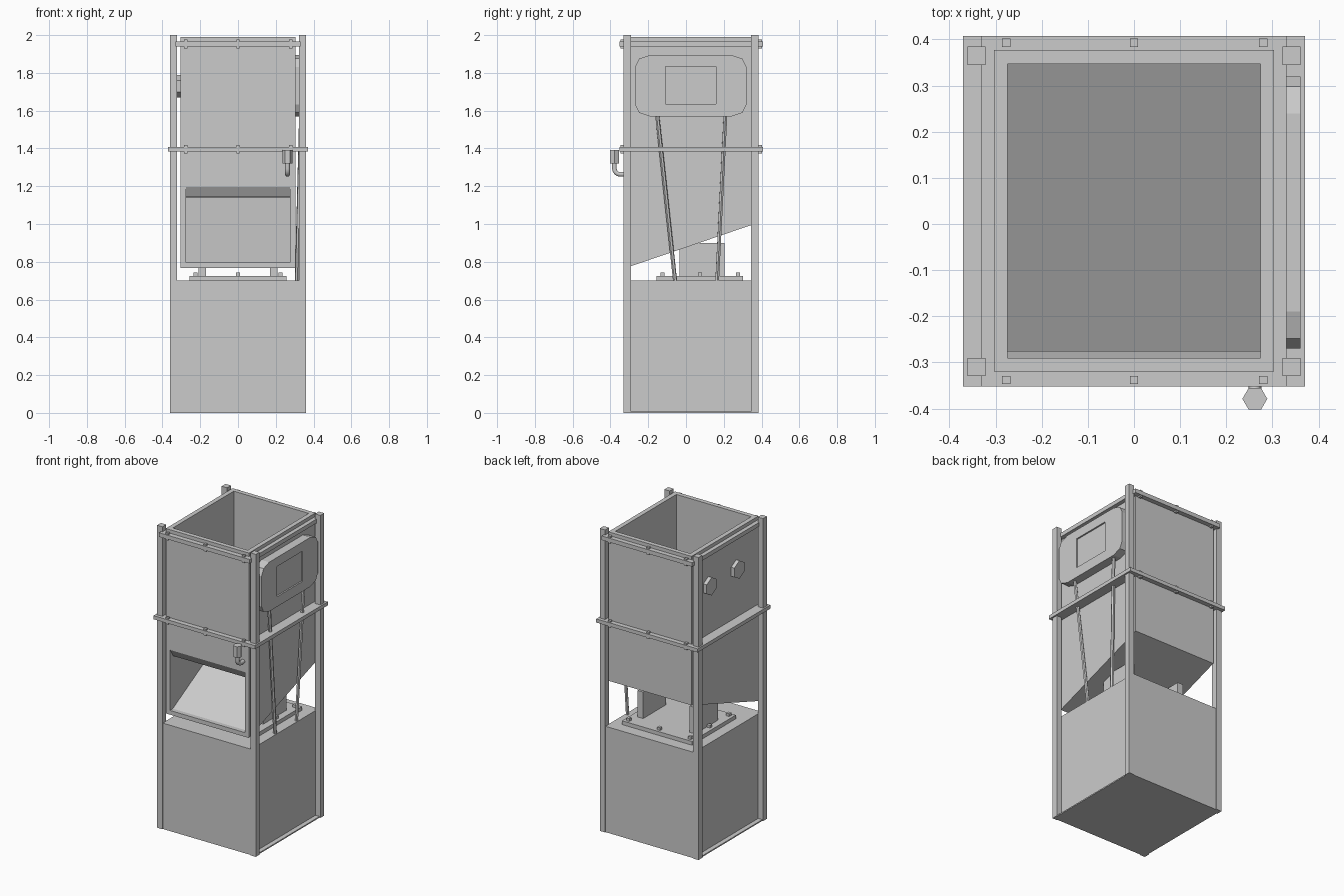
import bpy, bmesh, math
from mathutils import Vector

if "Cube" in bpy.data.objects:
    bpy.data.objects.remove(bpy.data.objects["Cube"])


def finish(name, bm):
    bmesh.ops.recalc_face_normals(bm, faces=bm.faces)
    me = bpy.data.meshes.new(name)
    bm.to_mesh(me)
    bm.free()
    ob = bpy.data.objects.new(name, me)
    bpy.context.collection.objects.link(ob)
    return ob


def box(name, x0, x1, y0, y1, z0, z1):
    bm = bmesh.new()
    bmesh.ops.create_cube(bm, size=1)
    for v in bm.verts:
        v.co = ((x0 + x1) / 2 + v.co.x * (x1 - x0),
                (y0 + y1) / 2 + v.co.y * (y1 - y0),
                (z0 + z1) / 2 + v.co.z * (z1 - z0))
    return finish(name, bm)


def prism(name, yz, x0, x1, inset=None):
    """Extrude a (y, z) profile along x; inset is an optional recessed rectangle."""
    bm = bmesh.new()
    face = bm.faces.new([bm.verts.new((x0, y, z)) for y, z in yz])
    new = bmesh.ops.extrude_face_region(bm, geom=[face])['geom']
    bmesh.ops.translate(bm, vec=(x1 - x0, 0, 0),
                        verts=[v for v in new if isinstance(v, bmesh.types.BMVert)])
    return finish(name, bm)


def rod(name, a, b, r, sides=6, spin=0):
    a, b = Vector(a), Vector(b)
    bm = bmesh.new()
    bmesh.ops.create_cone(bm, cap_ends=True, segments=sides, radius1=r, radius2=r,
                          depth=(b - a).length)
    q = (b - a).to_track_quat('Z', 'Y')
    for v in bm.verts:
        c, s = math.cos(spin), math.sin(spin)
        p = Vector((v.co.x * c - v.co.y * s, v.co.x * s + v.co.y * c, v.co.z))
        v.co = q @ p + (a + b) / 2
    return finish(name, bm)


YF, YB = -0.32, 0.377        # front and back of the hopper
W = 0.304                    # hopper half width
T = 0.03                     # wall thickness

# corner posts
for sx in (-1, 1):
    xs = sorted((sx * 0.322, sx * 0.361))
    box("front_post", *xs, -0.33, -0.29, 0, 2)
    box("back_post", *xs, 0.345, 0.385, 0, 2)

# base cabinet and its bottom plate
box("base_cabinet", -0.325, 0.325, -0.325, 0.38, 0, 0.70)
box("base_bottom_plate", -0.355, 0.355, -0.325, 0.38, 0, 0.008)

# bolted flange with two support plates
box("flange", -0.256, 0.256, -0.155, 0.303, 0.70, 0.725)
for x in (-0.225, 0, 0.225):
    for y in (-0.125, 0.075, 0.275):
        if x or y != 0.075:
            box("flange_bolt", x - 0.011, x + 0.011, y - 0.011, y + 0.011, 0.72, 0.743)
for sx in (-1, 1):
    box("support_plate", *sorted((sx * 0.17, sx * 0.21)), -0.035, 0.205, 0.72, 0.90)

# hopper: sloping side walls, front and back walls, wedge floor, flap
side = [(YF, 0.767), (YB, 1.005), (YB, 1.99), (YF, 1.99)]
for sx in (-1, 1):
    prism("hopper_side", side, sx * (W - T), sx * W)
box("hopper_front", -W + T, W - T, YF, YF + T, 1.195, 1.99)
box("hopper_back", -W + T, W - T, YB - T, YB, 1.05, 1.99)
prism("hopper_floor", [(YF, 0.767), (YB, 1.005), (YB, 1.14), (YB - T, 1.14),
                       (YF + T, 0.795), (YF, 0.795)], -W + T, W - T)
prism("opening_flap", [(YF + 0.002, 1.195), (YF + T, 1.195), (YF + 0.045, 1.143),
                       (YF + 0.033, 1.143)], -W + T, W - T)

# clamp rings around the hopper, with bolts front and back
for name, half, z0, z1 in (("top", 0.331, 1.94, 1.967), ("middle", 0.371, 1.384, 1.408)):
    box(name + "_front_bar", -half, half, -0.352, YF, z0, z1)
    box(name + "_back_bar", -half, half, YB, 0.408, z0, z1)
    for sx in (-1, 1):
        box(name + "_side_bar", *sorted((sx * W, sx * half)), -0.352, 0.408, z0, z1)
    for x in (-0.277, 0, 0.28):
        for y in (-0.338, 0.393):
            box(name + "_bolt", x - 0.009, x + 0.009, y - 0.009, y + 0.009,
                z0 - 0.01, z1 + 0.01)

# control panel: cut-corner outline, mirrored in both directions, recessed face
cy, cz = 0.025, 1.732
quarter = [(0.295, 0.10), (0.273, 0.143), (0.215, 0.163)]
outline = quarter + [(-y, z) for y, z in quarter[::-1]]
outline += [(y, -z) for y, z in outline[::-1]]
panel = prism("control_panel", [(cy + y, cz + z) for y, z in outline], W, 0.361)
cutter = box("panel_cutter", 0.351, 0.40, -0.108, 0.16, 1.635, 1.835)
cutter.hide_render = True
cutter.hide_set(True)
m = panel.modifiers.new("recess", 'BOOLEAN')
m.object = cutter
m.solver = 'EXACT'

# pipes from the panel down to the base
rod("front_conduit", (0.335, -0.155, 1.60), (0.312, -0.058, 0.70), 0.011)
rod("back_conduit", (0.335, 0.21, 1.60), (0.312, 0.165, 0.70), 0.011)

# hexagonal plugs on the left side
for y in (-0.09, 0.20):
    rod("side_plug", (-W + 0.01, y, 1.73), (-0.328, y, 1.73), 0.06)

# drain valve: hex head, neck and curved pipe into the front wall
vx, vy = 0.262, -0.379
rod("valve_head", (vx, vy, 1.32), (vx, vy, 1.393), 0.027, 6, math.pi / 6)
cu = bpy.data.curves.new("valve_pipe", 'CURVE')
cu.dimensions = '3D'
cu.bevel_depth = 0.014
cu.bevel_resolution = 1
cu.use_fill_caps = True
path = [(vy, 1.33)]
for i in range(5):
    a = math.pi + i * math.pi / 8
    path.append((vy + 0.03 + 0.03 * math.cos(a), 1.293 + 0.03 * math.sin(a)))
path.append((YF + 0.005, 1.263))
sp = cu.splines.new('POLY')
sp.points.add(len(path) - 1)
for p, (y, z) in zip(sp.points, path):
    p.co = (vx, y, z, 1)
pipe = bpy.data.objects.new("valve_pipe", cu)
bpy.context.collection.objects.link(pipe)
